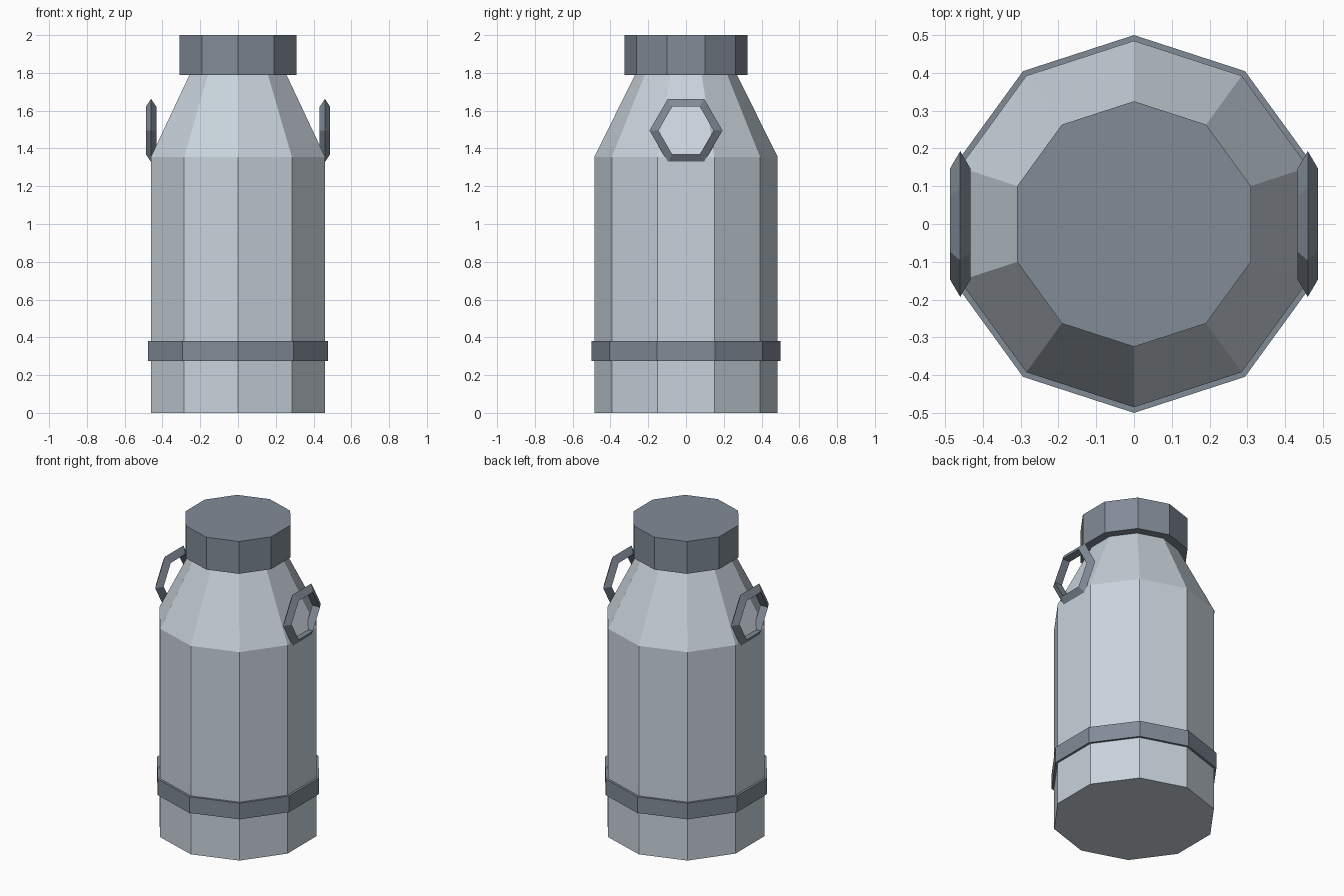
import bpy
import bmesh
from math import sin, cos, pi

cube = bpy.data.objects.get("Cube")
if cube:
    bpy.data.objects.remove(cube, do_unlink=True)

SIDES = 10


def make_material(name, rgb):
    mat = bpy.data.materials.new(name)
    mat.use_nodes = True
    color = (*rgb, 1)
    mat.diffuse_color = color
    for node in mat.node_tree.nodes:
        if node.type == 'BSDF_PRINCIPLED':
            node.inputs["Base Color"].default_value = color
            node.inputs["Roughness"].default_value = 0.7
    return mat


def lathe(name, profile, sides, mat, closed=False, phase=pi / 2):
    """Spin (radius, height) points about z; cap the ends or close the loop."""
    bm = bmesh.new()
    rings = [[bm.verts.new((r * cos(phase + 2 * pi * i / sides),
                            r * sin(phase + 2 * pi * i / sides), z))
              for i in range(sides)] for r, z in profile]
    pairs = list(zip(rings, rings[1:]))
    if closed:
        pairs.append((rings[-1], rings[0]))
    else:
        bm.faces.new(rings[0])
        bm.faces.new(rings[-1])
    for low, high in pairs:
        for i in range(sides):
            j = (i + 1) % sides
            bm.faces.new((low[i], low[j], high[j], high[i]))
    bmesh.ops.recalc_face_normals(bm, faces=bm.faces)
    mesh = bpy.data.meshes.new(name)
    bm.to_mesh(mesh)
    bm.free()
    mesh.materials.append(mat)
    obj = bpy.data.objects.new(name, mesh)
    bpy.context.collection.objects.link(obj)
    return obj


light_metal = make_material("light metal", (0.58, 0.65, 0.71))
dark_metal = make_material("dark metal", (0.22, 0.26, 0.31))

# Can body with sloping shoulder
lathe("can_body", [(0.485, 0), (0.485, 1.355), (0.265, 1.80)], SIDES, light_metal)

# Lid
lathe("lid", [(0.325, 1.79), (0.325, 2.0)], SIDES, dark_metal)

# Band around the lower body
lathe("lower_band", [(0.48, 0.275), (0.5, 0.275), (0.5, 0.38), (0.48, 0.38)],
      SIDES, dark_metal, closed=True)

# Six-sided ring handles with a triangular section
for side, x in (("left", 0.46), ("right", -0.46)):
    ring = lathe(side + "_handle", [(0.193, 0), (0.146, 0.0275), (0.146, -0.0275)],
                 6, dark_metal, closed=True)
    ring.rotation_euler = (0, pi / 2, 0)
    ring.location = (x, 0, 1.495)
